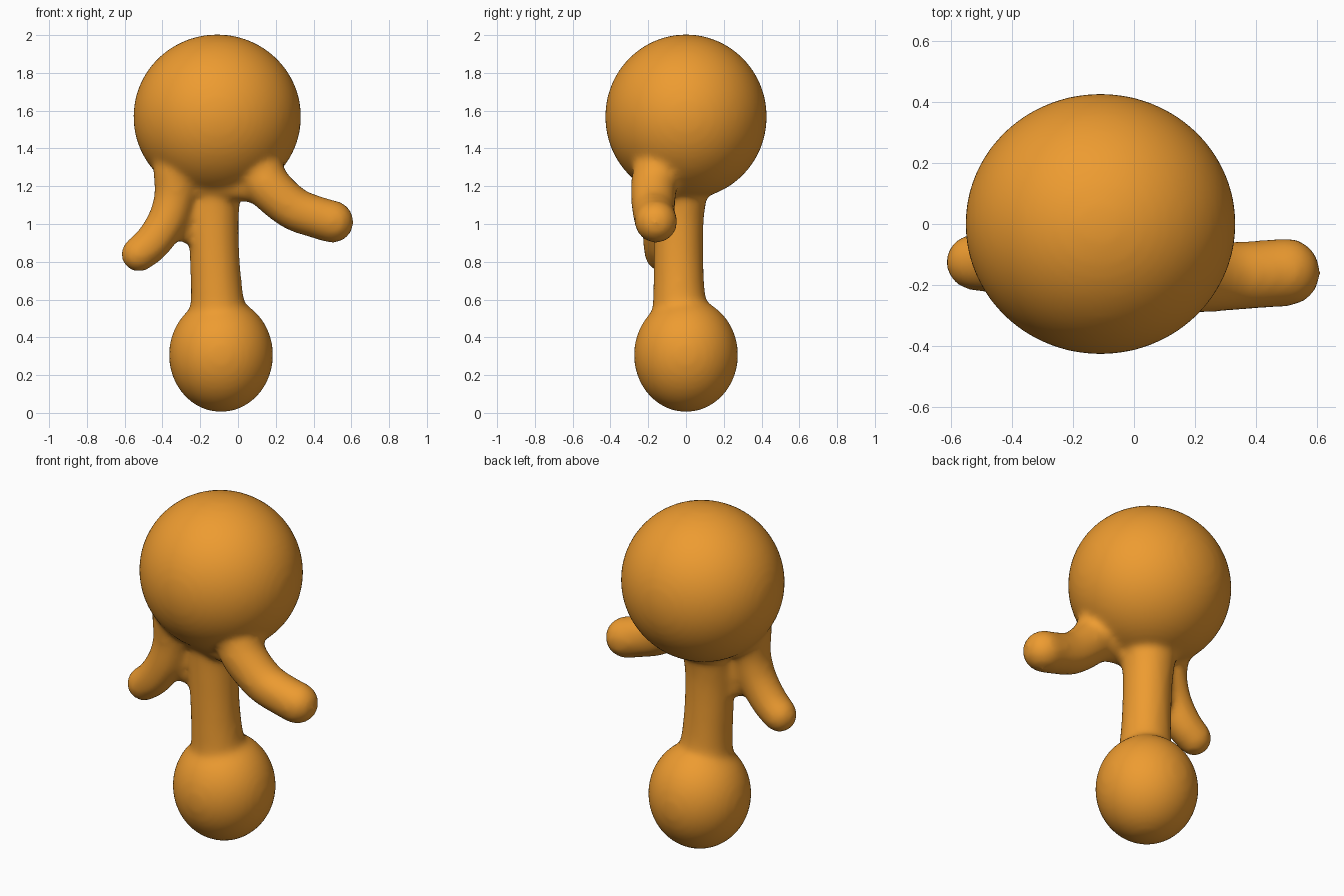
import bpy, bmesh
from mathutils import Vector, Matrix

if "Cube" in bpy.data.objects:
    bpy.data.objects.remove(bpy.data.objects["Cube"])

bm = bmesh.new()

def ball(centre, radii, detail=3):
    m = Matrix.Translation(centre) @ Matrix.Diagonal((*radii, 1))
    bmesh.ops.create_icosphere(bm, subdivisions=detail, radius=1, matrix=m)

def limb(points, steps=12):
    """Rounded limb through (x, y, z, radius) points, Catmull-Rom interpolated."""
    p = [Vector(q) for q in points]
    p = [2 * p[0] - p[1]] + p + [2 * p[-1] - p[-2]]
    for i in range(1, len(p) - 2):
        a, b, c, d = p[i - 1:i + 3]
        for k in range(steps + 1):
            t = k / steps
            q = 0.5 * (2 * b + (c - a) * t + (2 * a - 5 * b + 4 * c - d) * t * t
                       + (3 * b - a - 3 * c + d) * t ** 3)
            ball(q[:3], (q[3],) * 3)

# Head and rounded base
ball((-0.11, 0, 1.568), (0.444, 0.428, 0.436), 5)
ball((-0.09, 0, 0.307), (0.276, 0.276, 0.303), 5)

# Neck / torso
limb([(-0.10, -0.02, 0.42, 0.17), (-0.11, -0.035, 0.60, 0.142), (-0.122, -0.04, 0.80, 0.134),
      (-0.13, -0.04, 1.02, 0.136), (-0.13, -0.03, 1.20, 0.15)])

# Arms
limb([(0.11, -0.15, 1.29, 0.13), (0.16, -0.17, 1.20, 0.123), (0.29, -0.172, 1.085, 0.116),
      (0.42, -0.165, 1.035, 0.113), (0.50, -0.158, 1.012, 0.114)])
limb([(-0.32, -0.12, 1.28, 0.13), (-0.335, -0.125, 1.15, 0.11), (-0.375, -0.13, 1.02, 0.104),
      (-0.45, -0.13, 0.905, 0.1), (-0.525, -0.125, 0.84, 0.095)])
# Webbing between left arm and neck, and under the shoulders
limb([(-0.31, -0.11, 1.13, 0.085), (-0.29, -0.10, 1.04, 0.07), (-0.275, -0.09, 0.945, 0.05)], 8)
limb([(-0.28, -0.11, 1.21, 0.08), (-0.10, -0.13, 1.21, 0.08), (0.09, -0.14, 1.20, 0.09)], 8)

mesh = bpy.data.meshes.new("figure_body")
bm.to_mesh(mesh)
bm.free()
body = bpy.data.objects.new("figure_body", mesh)
bpy.context.collection.objects.link(body)

mat = bpy.data.materials.new("orange")
mat.diffuse_color = (0.85, 0.33, 0.03, 1)
mat.use_nodes = True
mat.node_tree.nodes["Principled BSDF"].inputs["Base Color"].default_value = mat.diffuse_color
mesh.materials.append(mat)

# Fuse parts and soften the joins
remesh = body.modifiers.new("fuse", 'REMESH')
remesh.mode = 'VOXEL'
remesh.voxel_size = 0.018
remesh.use_smooth_shade = True
soften = body.modifiers.new("soften", 'SMOOTH')
soften.factor = 0.5
soften.iterations = 14
